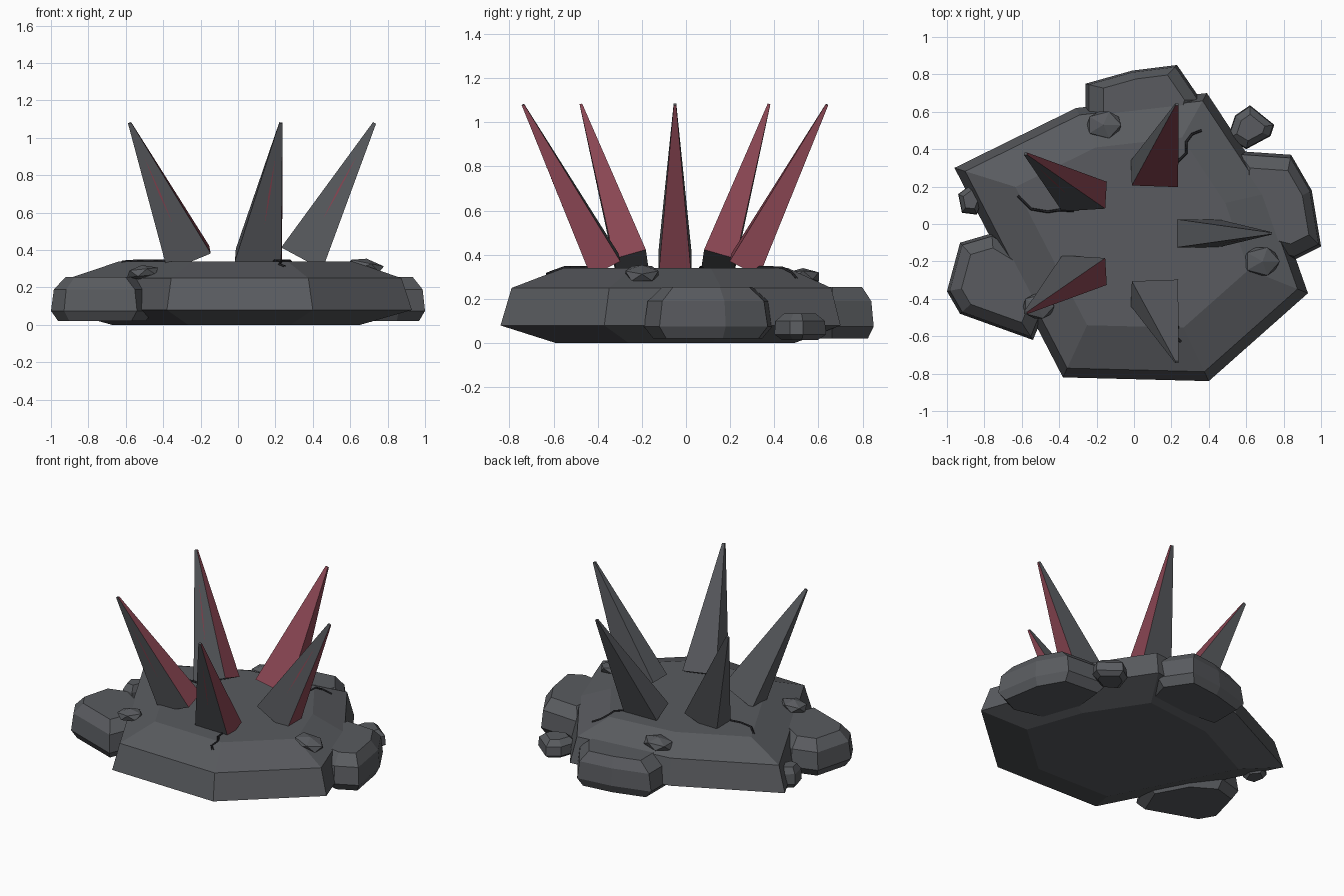
import bpy, bmesh, math
from mathutils import Vector, Matrix
from mathutils.bvhtree import BVHTree

if "Cube" in bpy.data.objects:
    bpy.data.objects.remove(bpy.data.objects["Cube"])


def material(name, rgb):
    m = bpy.data.materials.new(name)
    m.diffuse_color = (*rgb, 1)
    m.use_nodes = True
    m.node_tree.nodes["Principled BSDF"].inputs["Base Color"].default_value = m.diffuse_color
    return m


STONE = material("stone", (0.10, 0.105, 0.115))
RED = material("red", (0.25, 0.06, 0.085))
DARK = material("dark", (0.015, 0.015, 0.018))


def finish(name, bm, mats):
    bmesh.ops.recalc_face_normals(bm, faces=bm.faces)
    me = bpy.data.meshes.new(name)
    bm.to_mesh(me)
    bm.free()
    for m in mats:
        me.materials.append(m)
    ob = bpy.data.objects.new(name, me)
    bpy.context.collection.objects.link(ob)
    return ob


def rock(name, outline, levels, centre=None):
    """Stack scaled copies of a plan outline; levels are (z, scale)."""
    n = len(outline)
    c = Vector(centre) if centre else sum((Vector(p) for p in outline), Vector((0, 0))) / n
    bm = bmesh.new()
    rings = []
    for z, s in levels:
        rings.append([bm.verts.new((*(c + (Vector(p) - c) * s), z)) for p in outline])
    for a, b in zip(rings, rings[1:]):
        for i in range(n):
            j = (i + 1) % n
            bm.faces.new((a[i], a[j], b[j], b[i]))
    bm.faces.new(rings[0][::-1])
    bm.faces.new(rings[-1])
    return finish(name, bm, [STONE])


# main slab
base = rock("base_rock",
            [(-.38, -.82), (.40, -.84), (.93, -.37), (.74, .17), (.39, .70),
             (-.31, .62), (-.96, .30), (-.66, -.28)],
            [(0, .70), (.08, 1), (.25, .94), (.34, .66)], (0, 0))

# boulders around the rim
side = [(.02, .85), (.075, 1), (.19, .94), (.255, .70)]
rock("left_boulder", [(-1, -.36), (-.93, -.48), (-.54, -.62), (-.45, -.4),
                      (-.58, -.16), (-.76, -.05), (-.93, -.10)], side)
rock("right_boulder", [(.86, -.19), (1, -.12), (.95, .18), (.84, .37), (.55, .39), (.5, -.1)], side)
rock("back_boulder", [(-.26, .75), (-.26, .5), (.3, .45), (.36, .66), (.23, .85), (-.01, .82)], side)
rock("back_pebble", [(.50, .46), (.60, .40), (.73, .47), (.75, .53), (.62, .635), (.54, .58)],
     [(.015, .7), (.04, 1), (.10, .95), (.135, .6)])
rock("left_pebble", [(-.94, .16), (-.92, .06), (-.84, .05), (-.8, .15), (-.86, .22)],
     [(.05, .7), (.08, 1), (.15, .95), (.19, .6)])

# small faceted shards lying on the slab
for i, (x, y, z, r, tilt) in enumerate([(.68, -.20, .315, .11, .2), (-.16, .53, .30, .105, -.1),
                                        (-.51, -.44, .28, .095, -.1)]):
    bm = bmesh.new()
    bmesh.ops.create_icosphere(bm, subdivisions=1, radius=1)
    bm.transform(Matrix.Translation((x, y, z)) @ Matrix.Rotation(tilt, 4, 'Y')
                 @ Matrix.Diagonal((r, r * .8, .04, 1)))
    finish(f"shard_{i + 1}", bm, [STONE])

# five rectangular spikes leaning outward in a ring
HUB = Vector((.006, -.05, 0))
for k in range(5):
    a = math.tau * k / 5
    d = Vector((math.cos(a), math.sin(a), 0))
    foot = HUB + d * .335 + Vector((0, 0, .355))
    tip = HUB + d * .724 + Vector((0, 0, 1.08))
    axis = tip - foot
    rot = Vector((0, 0, 1)).rotation_difference(axis)
    bm = bmesh.new()
    corners = [(-1, -1), (1, -1), (1, 1), (-1, 1)]
    low = [bm.verts.new(foot + rot @ Vector((sx * .125, sy * .075, 0))) for sx, sy in corners]
    top = [bm.verts.new(tip + rot @ Vector((sx * .009, sy * .006, 0))) for sx, sy in corners]
    for i in range(4):
        j = (i + 1) % 4
        f = bm.faces.new((low[i], low[j], top[j], top[i]))
        f.material_index = int(i == 1 or (i == 0 and k == 1))
    bm.faces.new(low[::-1])
    bm.faces.new(top)
    # thin red vein down the front face
    L = axis.length

    def on_front(x, t):
        y = -(.075 + (.006 - .075) * t) - .002
        return bm.verts.new(foot + rot @ Vector((x, y, t * L)))
    vein = [on_front(0, .28), on_front(.005, .5), on_front(0, .76), on_front(-.005, .5)]
    bm.faces.new(vein).material_index = 1
    finish(f"spike_{k + 1}", bm, [STONE, RED])

# dark cracks draped over the slab
tree = BVHTree.FromPolygons([v.co for v in base.data.vertices],
                            [p.vertices[:] for p in base.data.polygons])
cracks = [[(-.62, .15), (-.55, .08), (-.46, .065), (-.40, .075), (-.32, .07)],
          [(.2, .29), (.23, .33), (.28, .38), (.28, .44), (.31, .48), (.36, .50)],
          [(.19, -.42), (.20, -.50), (.235, -.55), (.22, -.60), (.25, -.63)]]
for i, path in enumerate(cracks):
    cu = bpy.data.curves.new(f"crack_{i + 1}", 'CURVE')
    cu.dimensions = '3D'
    cu.bevel_depth = .007
    cu.bevel_resolution = 0
    cu.materials.append(DARK)
    sp = cu.splines.new('POLY')
    sp.points.add(len(path) - 1)
    for p, (x, y) in zip(sp.points, path):
        hit = tree.ray_cast(Vector((x, y, 2)), Vector((0, 0, -1)))[0]
        p.co = (x, y, hit.z + .002, 1)
    bpy.context.collection.objects.link(bpy.data.objects.new(f"crack_{i + 1}", cu))
